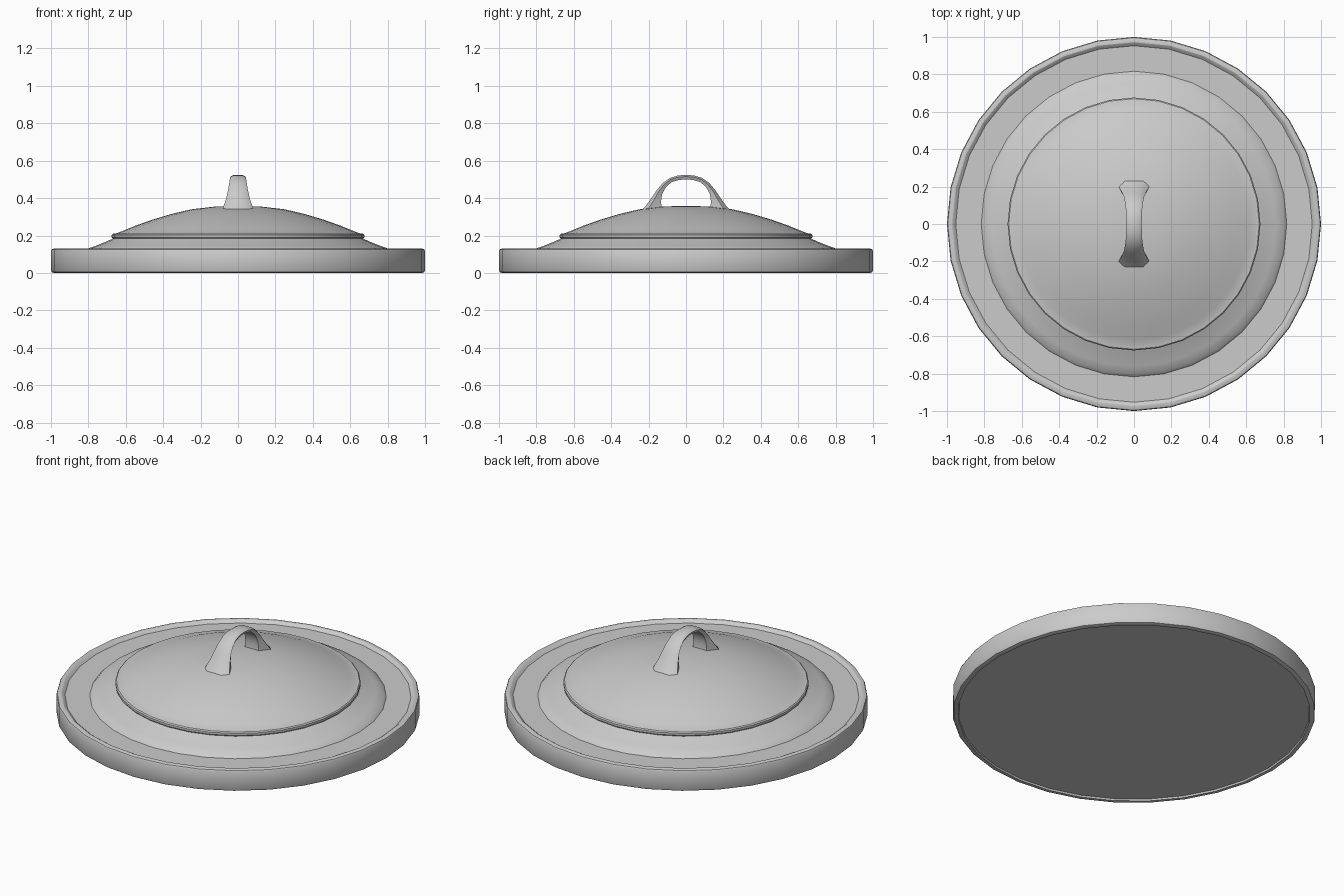
import bpy, bmesh, math

SIDES = 32


def finish(bm, name, angle):
    bmesh.ops.recalc_face_normals(bm, faces=bm.faces)
    mesh = bpy.data.meshes.new(name)
    bm.to_mesh(mesh)
    bm.free()
    ob = bpy.data.objects.new(name, mesh)
    bpy.context.collection.objects.link(ob)
    bpy.ops.object.select_all(action='DESELECT')
    ob.select_set(True)
    bpy.context.view_layer.objects.active = ob
    bpy.ops.object.shade_smooth_by_angle(angle=math.radians(angle))
    return ob


def lathe(name, profile, angle):
    bm = bmesh.new()
    verts = [bm.verts.new((r, 0, z)) for r, z in profile]
    edges = [bm.edges.new(p) for p in zip(verts, verts[1:])]
    bmesh.ops.spin(bm, geom=verts + edges, axis=(0, 0, 1), cent=(0, 0, 0),
                   angle=math.tau, steps=SIDES)
    bmesh.ops.remove_doubles(bm, verts=bm.verts, dist=1e-4)
    return finish(bm, name, angle)


# Lid: shallowly recessed base, rim, flat flange, flared step, bead and dome
lathe("lid", [
    (0, 0.01), (0.967, 0.01), (0.97, 0), (0.985, 0), (0.996, 0.004),
    (1.0, 0.012), (1.0, 0.118), (0.996, 0.126), (0.985, 0.13), (0.972, 0.13),
    (0.965, 0.126), (0.953, 0.115), (0.817, 0.115), (0.803, 0.13),
    (0.76, 0.145), (0.71, 0.165), (0.67, 0.183),
    (0.676, 0.19), (0.676, 0.203), (0.67, 0.209), (0.65, 0.212),
    (0.62, 0.223), (0.55, 0.252), (0.46, 0.284), (0.36, 0.314),
    (0.25, 0.34), (0.12, 0.355), (0, 0.359)], 28)

# Handle: arch lofted from (outer y, z, side y, z, inner y, z, half width, inner half width)
half = [
    (0.25, 0.32, 0.215, 0.32, 0.13, 0.33, 0.088, 0.048),
    (0.215, 0.358, 0.19, 0.36, 0.132, 0.362, 0.076, 0.046),
    (0.185, 0.40, 0.168, 0.395, 0.133, 0.385, 0.064, 0.044),
    (0.158, 0.44, 0.147, 0.434, 0.128, 0.42, 0.055, 0.041),
    (0.125, 0.48, 0.118, 0.472, 0.108, 0.458, 0.048, 0.038),
    (0.085, 0.508, 0.082, 0.50, 0.077, 0.485, 0.044, 0.036),
    (0.043, 0.521, 0.042, 0.512, 0.038, 0.497, 0.042, 0.035),
    (0, 0.524, 0, 0.515, 0, 0.50, 0.041, 0.034)]
sections = half + [(-a, b, -c, d, -e, f, w, v)
                   for a, b, c, d, e, f, w, v in reversed(half[:-1])]
bm = bmesh.new()
rings = []
for oy, oz, sy, sz, iy, iz, w, v in sections:
    right = [(w * 0.6, oy, oz), (w, sy, sz), (v, iy, iz)]
    left = [(-x, y, z) for x, y, z in reversed(right)]
    rings.append([bm.verts.new(p) for p in right + left])
for a, b in zip(rings, rings[1:]):
    for i in range(6):
        j = (i + 1) % 6
        bm.faces.new((a[i], a[j], b[j], b[i]))
bm.faces.new(rings[0])
bm.faces.new(rings[-1])
finish(bm, "handle", 55)
